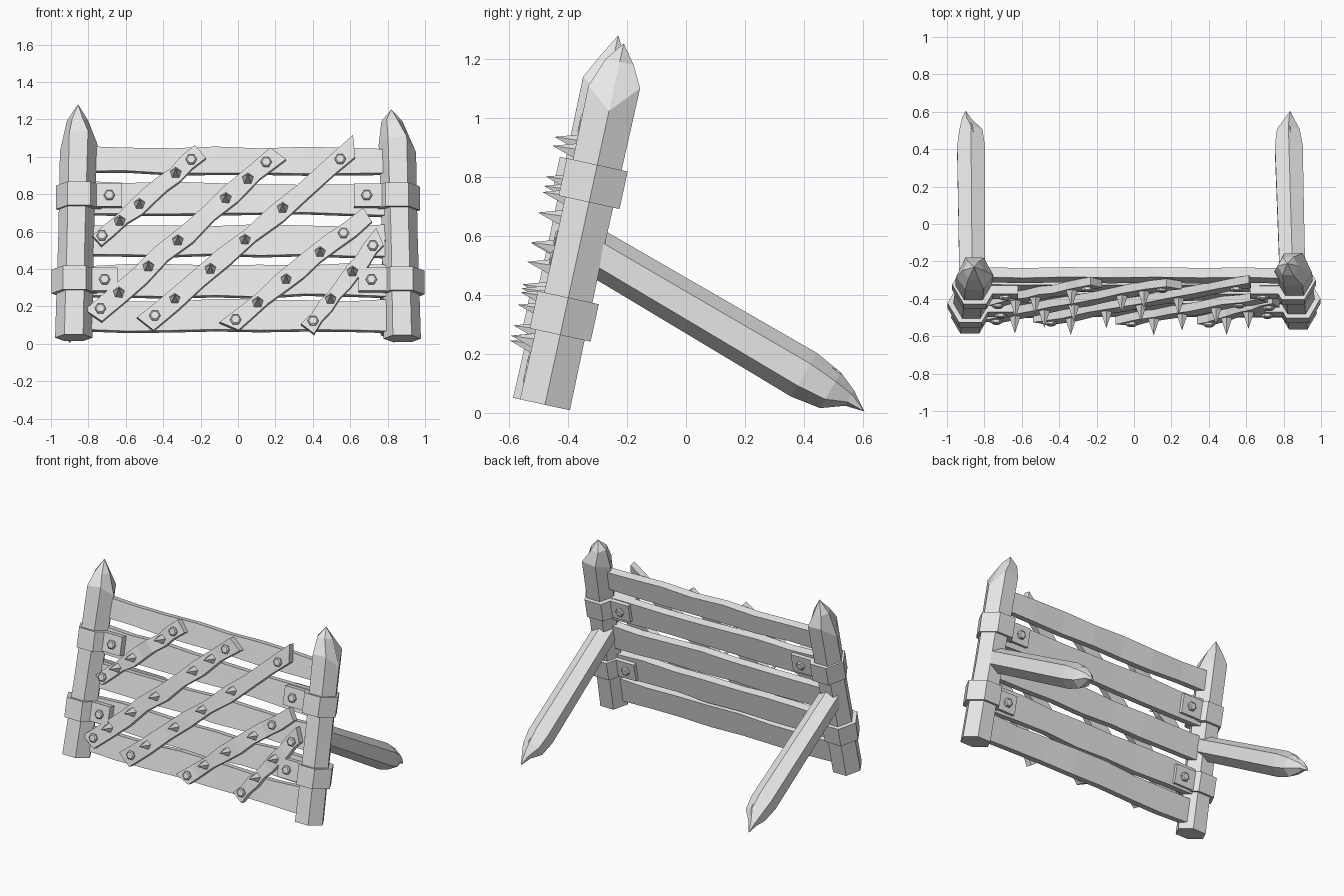
import bpy, bmesh, math, random
from mathutils import Vector, Matrix

random.seed(4)
cube = bpy.data.objects.get("Cube")
if cube:
    bpy.data.objects.remove(cube, do_unlink=True)

GREY = (0.8, 0.8, 0.8, 1.0)
mat = bpy.data.materials.new("pale_grey")
mat.use_nodes = True
mat.diffuse_color = GREY
mat.node_tree.nodes["Principled BSDF"].inputs["Base Color"].default_value = GREY

# The wall is modelled upright, then leaned back
LEAN = Matrix.Translation((0, -0.49, 0.03)) @ Matrix.Rotation(math.radians(-12.3), 4, "X")
X, Y, Z = Vector((1, 0, 0)), Vector((0, 1, 0)), Vector((0, 0, 1))


def build(name, rings, matrix=LEAN):
    """Skin a row of equal rings and cap both ends."""
    bm = bmesh.new()
    rows = [[bm.verts.new(p) for p in ring] for ring in rings]
    n = len(rows[0])
    for a, b in zip(rows, rows[1:]):
        for i in range(n):
            j = (i + 1) % n
            bm.faces.new((a[i], a[j], b[j], b[i]))
    bm.faces.new(rows[0])
    bm.faces.new(rows[-1])
    bmesh.ops.remove_doubles(bm, verts=bm.verts, dist=0.0005)
    bm.transform(matrix)
    for v in bm.verts:
        v.co.z = max(v.co.z, 0)
    bmesh.ops.recalc_face_normals(bm, faces=bm.faces)
    mesh = bpy.data.meshes.new(name)
    bm.to_mesh(mesh)
    bm.free()
    mesh.materials.append(mat)
    obj = bpy.data.objects.new(name, mesh)
    bpy.context.collection.objects.link(obj)
    return obj


def ring(c, r, u, v, sides=6, phase=0.0):
    return [Vector(c) + u * r * math.cos(phase + math.tau * i / sides)
            + v * r * math.sin(phase + math.tau * i / sides) for i in range(sides)]


def up(z):
    """Height on the leaned wall for a height above the ground."""
    return (z - 0.04) / 0.977


def box(name, x0, x1, y0, y1, z0, z1):
    def rect(z):
        return [(x0, y0, z), (x1, y0, z), (x1, y1, z), (x0, y1, z)]
    return build(name, [rect(z0), rect(z1)])


def plank(name, a, b, width, y0, y1, steps, rough, cut0=0.0, cut1=0.0):
    """Rough-edged plank from a to b, given as (x, height) pairs."""
    a, b = Vector((a[0], 0, up(a[1]))), Vector((b[0], 0, up(b[1])))
    d = (b - a).normalized()
    n = d.cross(Y)
    n = n if n.z > 0 else -n
    rings = []
    for i in range(steps + 1):
        t = i / steps
        slide = d * (cut0 if i == 0 else cut1 if i == steps else 0)
        c = a.lerp(b, t)
        hi = c + n * (width / 2 + random.uniform(-rough, rough)) + slide
        lo = c - n * (width / 2 + random.uniform(-rough, rough)) - slide
        s = Y * random.uniform(-rough, rough) * 0.5
        rings.append([lo + Y * y0 + s, hi + Y * y0 + s, hi + Y * y1 + s, lo + Y * y1 + s])
    return build(name, rings)


def bolt(name, x, z, y, out):
    """Hexagonal bolt head on a face at depth y."""
    build(name, [ring((x, y, z), 0.03, X, Z), ring((x, y + out * 0.012, z), 0.03, X, Z),
                 ring((x, y + out * 0.018, z), 0.022, X, Z)])


def spike(name, x, z):
    build(name, [ring((x, -0.05, z), 0.035, X, Z, 5, 0.3),
                 ring((x, -0.15, z + 0.003), 0, X, Z, 5, 0.3)])


# Posts with sharpened tops, outer shoulder cut lower than the rest
for side, s, y, tip_x, tip_z in (("right", -1, -0.012, 0.855, 1.277),
                                 ("left", 1, 0.012, 0.82, 1.254)):
    shoulder = ring((s * 0.852, y, 1.1), 0.1, X, Y)
    for p in shoulder:
        reach = s * p.x - 0.852
        p.z -= 0.08 if reach > 0.08 else 0.04 if reach < -0.08 else random.uniform(-0.02, 0.02)
    build(side + "_post", [
        ring((s * 0.878, y, 0), 0.1, X, Y),
        ring((s * 0.866, y, 0.55), 0.095, X, Y),
        shoulder,
        ring((s * (tip_x + 0.003), y, 1.19), 0.056, X, Y),
        ring((s * tip_x, y, tip_z), 0, X, Y)])

    # Collars with bolted tongues on both faces
    for level, z, cx, end in (("upper", 0.80, 0.85, 0.62), ("lower", 0.35, 0.875, 0.645)):
        h = up(z - 0.01)
        build(f"{side}_{level}_collar", [
            ring((s * cx, y, h - 0.065), 0.122, X, Y),
            ring((s * cx, y, h + 0.065), 0.122, X, Y)])
        x0, x1 = sorted((s * end, s * (cx - 0.06)))
        bx = s * (end + 0.068)
        for face, out, near, far in (("front", -1, -0.012, -0.062), ("back", 1, 0.03, 0.06)):
            box(f"{side}_{level}_{face}_tongue", x0, x1, min(near, far), max(near, far),
                h - 0.06, h + 0.065)
            bolt(f"{side}_{level}_{face}_bolt", bx, h, far, out)

# Horizontal slats between the posts: centre heights and widths
for i, (zl, zr, w) in enumerate(((0.993, 0.985, 0.135), (0.79, 0.78, 0.165),
                                 (0.562, 0.56, 0.165), (0.345, 0.35, 0.17),
                                 (0.157, 0.16, 0.165))):
    plank(f"slat_{i + 1}", (-0.83, zl), (0.83, zr), w, -0.017, 0.037, 7, 0.008)

# Diagonal boards: ends, width, end cuts, spike spots and bolt spots along the length
BOARDS = (
    ((-0.755, 0.55), (-0.2, 1.025), 0.085, 0, 0, (0.22, 0.41, 0.76), (0.05, 0.91)),
    ((-0.775, 0.15), (0.21, 1.02), 0.105, -0.013, -0.01, (0.14, 0.30, 0.46, 0.72, 0.84), (0.04, 0.94)),
    ((-0.495, 0.105), (0.625, 1.05), 0.1, -0.01, 0.035, (0.14, 0.31, 0.475, 0.655), (0.045, 0.93)),
    ((-0.05, 0.095), (0.69, 0.69), 0.095, -0.025, 0.005, (0.21, 0.415, 0.66), (0.05, 0.83)),
    ((0.37, 0.08), (0.76, 0.57), 0.08, 0, 0.025, (0.32, 0.62), (0.08, 0.9)),
)
for i, (a, b, w, c0, c1, spikes, bolts) in enumerate(BOARDS):
    name = f"diagonal_board_{i + 1}"
    plank(name, a, b, w, -0.062, -0.018, 8, 0.009, c0, c1)

    def spot(t):
        return a[0] + (b[0] - a[0]) * t, up(a[1] + (b[1] - a[1]) * t)
    for k, t in enumerate(spikes):
        spike(f"{name}_spike_{k + 1}", *spot(t))
    for k, t in enumerate(bolts):
        bolt(f"{name}_bolt_{k + 1}", *spot(t), -0.06, -1)

# Splintered support legs running back to the ground
axis = Vector((0, 0.862, -0.507))
across = axis.cross(X)
for side, s, top_x, end_x, tip_x in (("right", -1, 0.865, 0.872, 0.9), ("left", 1, 0.85, 0.825, 0.835)):
    def at(y, drop=0.0):
        t = (y + 0.38) / 0.88
        return Vector((s * (top_x + (end_x - top_x) * t), y, 0.588 - 0.588 * (y + 0.38) - drop))
    blunt = ring(at(0.47), 0.08, X, across)
    for p in blunt:
        p += axis * random.uniform(-0.04, 0.03)
    build(side + "_leg", [
        ring(at(-0.38), 0.078, X, across, 6, math.pi / 6),
        ring(at(0.05), 0.082, X, across, 6, math.pi / 6),
        ring(at(0.40), 0.086, X, across, 6, math.pi / 6),
        ring(at(0.49), 0.07, X, across, 6, math.pi / 6),
        ring((s * (tip_x - 0.005), 0.555, 0.05), 0.03, X, across, 6, math.pi / 6),
        ring((s * tip_x, 0.605, 0.005), 0, X, across, 6, math.pi / 6)], Matrix())
    # Torn splinter standing on the end of the leg
    build(side + "_leg_splinter", [
        ring(at(0.42, -0.02), 0.05, X, across, 4, 0.4),
        ring(at(0.51, -0.06), 0.022, X, across, 4, 0.4),
        ring(at(0.55, -0.05), 0, X, across, 4, 0.4)], Matrix())
